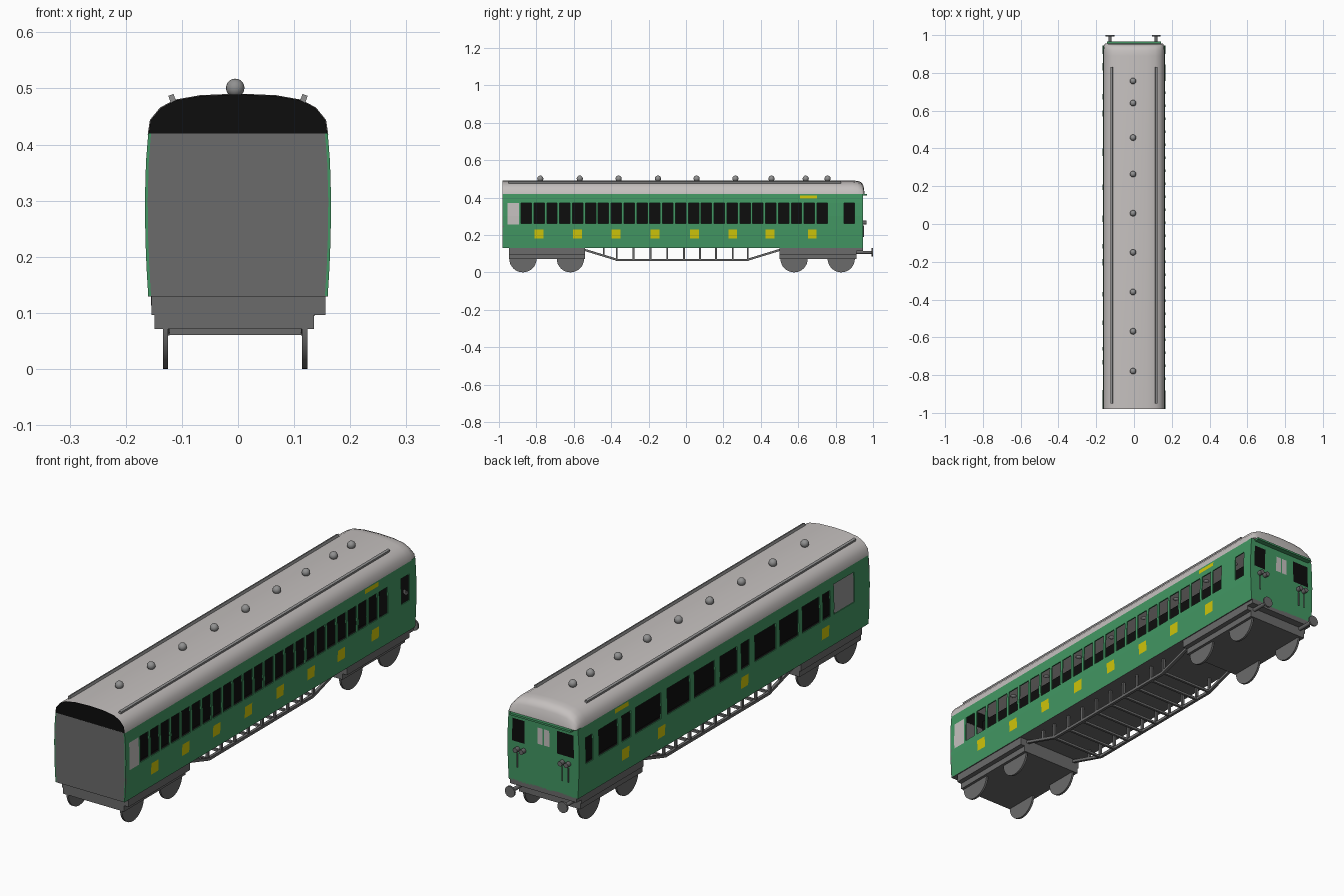
import bpy, bmesh, math
from mathutils import Vector

if "Cube" in bpy.data.objects:
    bpy.data.objects.remove(bpy.data.objects["Cube"])


def material(name, r, g, b):
    m = bpy.data.materials.new(name)
    m.diffuse_color = (r, g, b, 1)
    m.use_nodes = True
    m.node_tree.nodes["Principled BSDF"].inputs["Base Color"].default_value = m.diffuse_color
    return m


GREEN = material("coach_green", 0.055, 0.31, 0.125)
YELLOW = material("yellow", 0.62, 0.56, 0.003)
LIGHT = material("roof_pale_grey", 0.56, 0.53, 0.52)
BLACK = material("black", 0.004, 0.004, 0.004)
GREY = material("chassis_grey", 0.145, 0.145, 0.145)
MID = material("fitting_grey", 0.28, 0.28, 0.28)

CX = -0.005            # centre line of the fittings
FRONT, REAR = -0.98, 0.945
WALL_Z = [(0.13, 0.160), (0.18, 0.163), (0.23, 0.165), (0.30, 0.166), (0.37, 0.164), (0.42, 0.160)]


def wall_x(z):
    """Half width of the bowed body at height z."""
    for (z0, x0), (z1, x1) in zip(WALL_Z, WALL_Z[1:]):
        if z <= z1:
            return x0 + (x1 - x0) * (z - z0) / (z1 - z0)
    return WALL_Z[-1][1]


def finish(name, bm, mats, smooth=False):
    me = bpy.data.meshes.new(name)
    bm.to_mesh(me)
    bm.free()
    ob = bpy.data.objects.new(name, me)
    bpy.context.collection.objects.link(ob)
    for m in mats:
        me.materials.append(m)
    if smooth:
        bpy.ops.object.select_all(action='DESELECT')
        ob.select_set(True)
        bpy.context.view_layer.objects.active = ob
        bpy.ops.object.shade_smooth_by_angle(angle=math.radians(40))
    return ob


def box(name, x, y, z, mat, tilt=0):
    """Box from (min, max) ranges, optionally tilted about y."""
    bm = bmesh.new()
    bmesh.ops.create_cube(bm, size=1)
    for v in bm.verts:
        v.co = [v.co[i] * (r[1] - r[0]) for i, r in enumerate((x, y, z))]
    ob = finish(name, bm, [mat])
    ob.location = [sum(r) / 2 for r in (x, y, z)]
    ob.rotation_euler.y = tilt
    return ob


def rod(name, a, b, radius, mat, sides=24):
    """Cylinder between two points."""
    a, b = Vector(a), Vector(b)
    bm = bmesh.new()
    bmesh.ops.create_cone(bm, cap_ends=True, segments=sides, radius1=radius, radius2=radius, depth=(b - a).length)
    ob = finish(name, bm, [mat], True)
    ob.location = (a + b) / 2
    ob.rotation_euler = (b - a).to_track_quat('Z', 'Y').to_euler()
    return ob


def panel(name, u_range, place, flip, rects):
    """Wall cut into a grid. rects: (u0, u1, z0, z1, slot); slot None is an open window."""
    us = sorted({round(u, 4) for r in rects for u in r[:2]} | set(u_range))
    zs = sorted({z for r in rects for z in r[2:4]} | {z for z, _ in WALL_Z})
    bm = bmesh.new()
    vs = [[bm.verts.new(place(u, z)) for z in zs] for u in us]
    for i in range(len(us) - 1):
        for j in range(len(zs) - 1):
            u, z, slot = (us[i] + us[i + 1]) / 2, (zs[j] + zs[j + 1]) / 2, 0
            for r in rects:
                if r[0] < u < r[1] and r[2] < z < r[3]:
                    slot = r[4]
            if slot is None:
                continue
            q = [vs[i][j], vs[i + 1][j], vs[i + 1][j + 1], vs[i][j + 1]]
            bm.faces.new(q[::-1] if flip else q).material_index = slot
    ob = finish(name, bm, [GREEN, YELLOW, LIGHT, BLACK])
    s = ob.modifiers.new("thickness", 'SOLIDIFY')   # black lining inside
    s.thickness, s.offset, s.material_offset = 0.005, -1, 3
    return ob


# Right wall: row of narrow windows, pale front panel, yellow squares
right = [(-0.882 + i * 0.0688, -0.826 + i * 0.0688, 0.26, 0.37, None) for i in range(24)]
right += [(0.845, 0.90, 0.26, 0.37, None), (-0.955, -0.893, 0.255, 0.37, 2), (0.61, 0.70, 0.395, 0.412, 1)]
right += [(y - 0.024, y + 0.024, 0.18, 0.228, 1) for y in (-0.785, -0.58, -0.375, -0.165, 0.045, 0.25, 0.45, 0.675)]
panel("right_wall", (FRONT, REAR), lambda u, z: (wall_x(z), u, z), False, right)

# Left wall: wide windows and narrow door windows
left = [(a, b, 0.26, 0.37, None) for a, b in (
    (0.852, 0.90), (0.687, 0.813), (0.60, 0.66), (0.40, 0.57), (0.21, 0.36), (0.045, 0.18), (-0.105, 0.01),
    (-0.185, -0.13), (-0.36, -0.22), (-0.51, -0.385), (-0.65, -0.535), (-0.72, -0.67))]
left += [(-0.88, -0.745, 0.26, 0.385, None), (0.61, 0.70, 0.395, 0.412, 1)]
left += [(y - 0.024, y + 0.024, 0.18, 0.228, 1) for y in (0.634, 0.396, -0.155, -0.69)]
panel("left_wall", (FRONT, REAR), lambda u, z: (-wall_x(z), u, z), True, left)

# Rear wall with painted windows
rear = [(0.088, 0.145, 0.295, 0.39, 3), (-0.142, -0.064, 0.295, 0.39, 3),
        (0.003, 0.028, 0.312, 0.38, 2), (-0.028, -0.003, 0.312, 0.38, 2)]
panel("rear_wall", (-0.166, 0.166), lambda u, z: (u * wall_x(z) / 0.166, REAR, z), True, rear)
box("rear_lip", (-0.142, 0.142), (REAR - 0.005, 0.967), (0.411, 0.419), GREEN)

# Roof: lofted arch, rounded down at the rear
ARCH = [(0.161, 0.0), (0.157, 0.026), (0.139, 0.048), (0.113, 0.062), (0.068, 0.070), (0.0, 0.073)]
ARCH = ARCH + [(-x, z) for x, z in ARCH[-2::-1]]
bm = bmesh.new()
rows = [[bm.verts.new((x * sx, y, 0.418 + z * sz)) for x, z in ARCH] for y, sx, sz in (
    (FRONT, 1, 1), (0.89, 1, 1), (0.918, 0.997, 0.97), (0.938, 0.985, 0.86), (0.949, 0.97, 0.62), (0.955, 0.955, 0.02))]
for a, b in zip(rows, rows[1:]):
    for i in range(len(ARCH) - 1):
        bm.faces.new((a[i], b[i], b[i + 1], a[i + 1]))
bmesh.ops.recalc_face_normals(bm, faces=bm.faces)
if sum(f.normal.z for f in bm.faces) < 0:
    bmesh.ops.reverse_faces(bm, faces=bm.faces)
finish("roof", bm, [LIGHT], True)

# Front bulkhead: grey wall below, black gable above
for name, outline, mat in (
        ("front_bulkhead", [(x, z) for z, x in WALL_Z] + [(-x, z) for z, x in WALL_Z[::-1]], GREY),
        ("front_gable", [(x * 0.99, 0.418 + z * 0.98) for x, z in ARCH], BLACK)):
    bm = bmesh.new()
    f = bm.faces.new([bm.verts.new((x, FRONT, z)) for x, z in outline])
    top = bmesh.ops.extrude_face_region(bm, geom=[f])
    for v in top["geom"]:
        if isinstance(v, bmesh.types.BMVert):
            v.co.y += 0.006
    bmesh.ops.recalc_face_normals(bm, faces=bm.faces)
    finish(name, bm, [mat])

# Interior partition and floor
box("partition", (-0.002, 0.002), (FRONT + 0.01, REAR - 0.01), (0.13, 0.45), BLACK)
box("interior_floor", (-0.155, 0.155), (FRONT + 0.01, REAR - 0.01), (0.136, 0.139), BLACK)
box("underfloor", (-0.16, 0.16), (FRONT, REAR), (0.129, 0.135), GREY)

# Roof ventilators and rails
for y in (0.757, 0.64, 0.457, 0.264, 0.057, -0.15, -0.36, -0.568, -0.779):
    bm = bmesh.new()
    bmesh.ops.create_uvsphere(bm, u_segments=16, v_segments=10, radius=0.0165)
    finish("roof_vent", bm, [MID], True).location = (CX, y, 0.501)
for s in (-1, 1):
    box("roof_rail", (s * 0.117 - 0.005, s * 0.117 + 0.005), (-0.95, 0.83), (0.474, 0.489), MID, s * 0.35)

# Bogies with thin wheels
for y0, y1, axles in ((-0.947, -0.54, (-0.872, -0.618)), (0.50, 0.912, (0.578, 0.83))):
    box("bogie_bolster", (-0.154, 0.156), (y0, y1), (0.096, 0.13), GREY)
    box("bogie_frame", (-0.149, 0.135), (y0, y1), (0.071, 0.10), GREY)
    for y in axles:
        for x in (CX - 0.124, CX + 0.124):
            rod("wheel", (x - 0.0045, y, 0.073), (x + 0.0045, y, 0.073), 0.073, GREY, 32)

# Truss: sloped side rails, posts and cross bars
POSTS = (-0.44, -0.37, -0.28, -0.19, -0.10, -0.01, 0.075, 0.16, 0.25, 0.33)
for s in (-1, 1):
    x = CX + s * 0.123
    bm = bmesh.new()
    path = [(-0.545, 0.127), (-0.365, 0.072), (0.325, 0.072), (0.505, 0.127)]
    path += [(y, z - 0.012) for y, z in path[::-1]]
    a = [bm.verts.new((x - 0.006, y, z)) for y, z in path]
    b = [bm.verts.new((x + 0.006, y, z)) for y, z in path]
    for i in range(3):
        for q in ((i, i + 1, 6 - i, 7 - i),):
            bm.faces.new([a[k] for k in q])
            bm.faces.new([b[k] for k in q])
    for i in range(8):
        bm.faces.new((a[i], a[(i + 1) % 8], b[(i + 1) % 8], b[i]))
    bmesh.ops.recalc_face_normals(bm, faces=bm.faces)
    finish("truss_rail", bm, [GREY])
    for y in POSTS:
        box("truss_post", (x - 0.005, x + 0.005), (y - 0.005, y + 0.005), (0.07 if -0.4 < y < 0.34 else 0.088, 0.13), GREY)
for y in POSTS[1:]:
    box("truss_cross_bar", (CX - 0.12, CX + 0.12), (y - 0.005, y + 0.005), (0.061, 0.071), GREY)

# Rear buffers, beam, lamps and grab rails
box("buffer_beam", (-0.155, 0.155), (0.90, REAR), (0.113, 0.13), GREY)
for s in (-1, 1):
    x = CX + s * 0.122
    rod("buffer_stem", (x, 0.90, 0.107), (x, 0.995, 0.107), 0.008, GREY)
    rod("buffer_head", (x, 0.993, 0.107), (x, 1.0, 0.107), 0.023, GREY)
    for d in (-0.014, 0.014):
        rod("rear_lamp", (s * 0.104 + d, 0.94, 0.266), (s * 0.104 + d, 0.965, 0.266), 0.010, GREY, 16)
        if s < 0 or d > 0:
            rod("grab_rail", (s * 0.104 + d, 0.949, 0.19), (s * 0.104 + d, 0.949, 0.25), 0.0025, GREY, 8)
